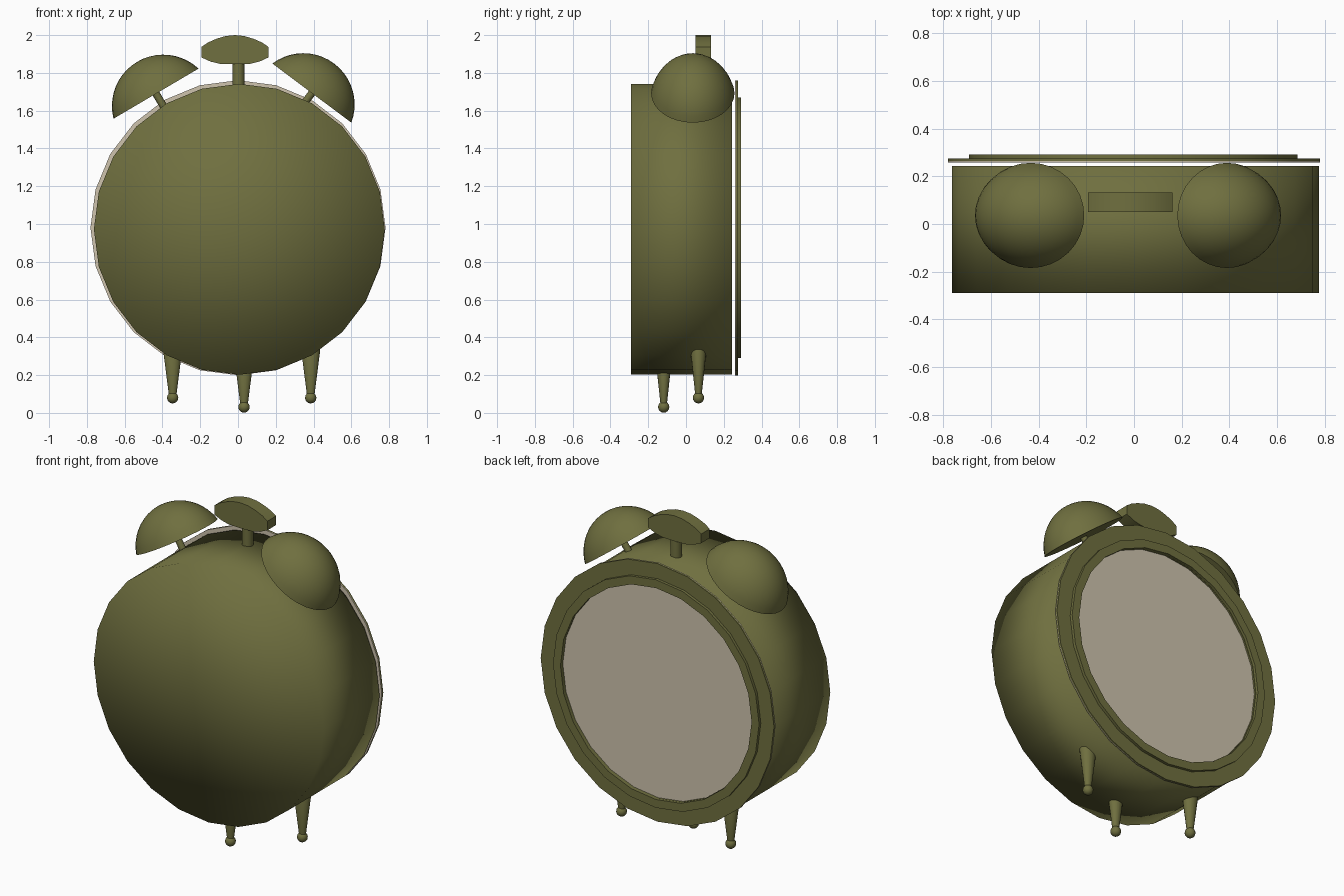
import bpy, bmesh, math
from mathutils import Vector, Matrix

if "Cube" in bpy.data.objects:
    bpy.data.objects.remove(bpy.data.objects["Cube"])


def material(name, rgb):
    m = bpy.data.materials.new(name)
    m.diffuse_color = (*rgb, 1)
    m.use_nodes = True
    m.node_tree.nodes["Principled BSDF"].inputs["Base Color"].default_value = m.diffuse_color
    return m


OLIVE = material("olive", (0.16, 0.16, 0.05))
CREAM = material("cream", (0.62, 0.55, 0.42))


def finish(name, bm, mat, angle):
    bmesh.ops.remove_doubles(bm, verts=bm.verts, dist=1e-5)
    bmesh.ops.recalc_face_normals(bm, faces=bm.faces)
    me = bpy.data.meshes.new(name)
    bm.to_mesh(me)
    bm.free()
    me.materials.append(mat)
    ob = bpy.data.objects.new(name, me)
    bpy.context.collection.objects.link(ob)
    bpy.ops.object.select_all(action='DESELECT')
    ob.select_set(True)
    bpy.context.view_layer.objects.active = ob
    if angle is None:
        bpy.ops.object.shade_smooth()
    else:
        bpy.ops.object.shade_smooth_by_angle(angle=math.radians(angle))
    return ob


def lathe(name, profile, origin, axis=(0, 0, 1), n=24, mat=OLIVE, squash=1.0, angle=35, closed=False):
    """Revolve (radius, height) points around an axis through origin."""
    bm = bmesh.new()
    rings = []
    for r, h in profile:
        if r == 0:
            rings.append([bm.verts.new((0, 0, h))] * n)
        else:
            rings.append([bm.verts.new((r * math.cos(2 * math.pi * i / n),
                                        squash * r * math.sin(2 * math.pi * i / n), h))
                          for i in range(n)])
    pairs = list(zip(rings, rings[1:]))
    if closed:
        pairs.append((rings[-1], rings[0]))
    for a, b in pairs:
        for i in range(n):
            j = (i + 1) % n
            quad = list(dict.fromkeys([a[i], a[j], b[j], b[i]]))
            bm.faces.new(quad)
    rot = Vector((0, 0, 1)).rotation_difference(Vector(axis)).to_matrix().to_4x4()
    bm.transform(Matrix.Translation(origin) @ rot)
    return finish(name, bm, mat, angle)


BACK = (0, 1, 0)

# drum-shaped body, shaded smooth all over
lathe("body", [(0, -0.29), (0.77, -0.29), (0.77, 0.244), (0, 0.244)],
      (0.007, 0, 0.972), BACK, angle=None)

# dial plate with outer rim and raised inner bezel
DIAL = (0, 0, 0.98)
lathe("dial", [(0, 0.259), (0.781, 0.259), (0.781, 0.264), (0, 0.264)], DIAL, BACK, mat=CREAM)
lathe("outer_rim", [(0.64, 0.264), (0.781, 0.264), (0.781, 0.274), (0.64, 0.274)],
      DIAL, BACK, closed=True)
lathe("bezel", [(0.64, 0.272), (0.69, 0.272), (0.69, 0.291), (0.64, 0.291)],
      (-0.003, 0, 0.98), BACK, closed=True)

# two tilted bells with their stems
R, DROP = 0.272, 0.076
start = math.acos(DROP / R)
dome = [(R * math.sin(start * k / 10), R * math.cos(start * k / 10) - DROP) for k in range(11)]
dome.append((0, 0))
for side, x, z, tilt in (("left", -0.434, 1.69, -30.5), ("right", 0.391, 1.693, 36.8)):
    t = math.radians(tilt)
    axis = (math.sin(t), 0, math.cos(t))
    lathe(side + "_bell", dome, (x, 0.036, z), axis, n=32, squash=0.845)
    lathe(side + "_bell_stem", [(0, -0.13), (0.02, -0.13), (0.02, 0.02), (0, 0.02)],
          (x, 0.036, z), axis, n=12)

# curved hammer plate on a post
half = [(0, 2.0), (0.05, 1.995), (0.10, 1.98), (0.145, 1.96), (0.178, 1.937),
        (0.178, 1.882), (0.13, 1.86), (0.08, 1.848), (0, 1.846)]
outline = half + [(-x, z) for x, z in half[-2:0:-1]]
bm = bmesh.new()
face = bm.faces.new([bm.verts.new((x - 0.016, 0.05, z)) for x, z in outline])
out = bmesh.ops.extrude_face_region(bm, geom=[face])
bmesh.ops.translate(bm, vec=(0, 0.082, 0),
                    verts=[v for v in out["geom"] if isinstance(v, bmesh.types.BMVert)])
if not face.is_valid or len(bm.faces) == len(outline) + 1:
    bm.faces.new([v for v in bm.verts if abs(v.co.y - 0.05) < 1e-6])
finish("hammer", bm, OLIVE, 35)
lathe("hammer_post", [(0, 1.7), (0.032, 1.7), (0.032, 1.86), (0, 1.86)], (0.002, 0.09, 0), n=16)

# three tapered legs with ball feet
ball = [(0.03 * math.sin(math.pi * k / 8), -0.03 * math.cos(math.pi * k / 8)) for k in range(9)]
ball[0], ball[-1] = (0, -0.03), (0, 0.03)
for name, x, y, z in (("left", -0.346, 0.066, 0.08), ("right", 0.385, 0.066, 0.08),
                      ("front", 0.032, -0.118, 0.031)):
    lathe(name + "_leg", [(0, 0.015), (0.02, 0.015), (0.05, 0.25), (0.046, 0.262), (0.036, 0.268), (0, 0.268)],
          (x, y, z), n=16, squash=0.85)
    lathe(name + "_foot", ball, (x, y, z), n=16, angle=60)
